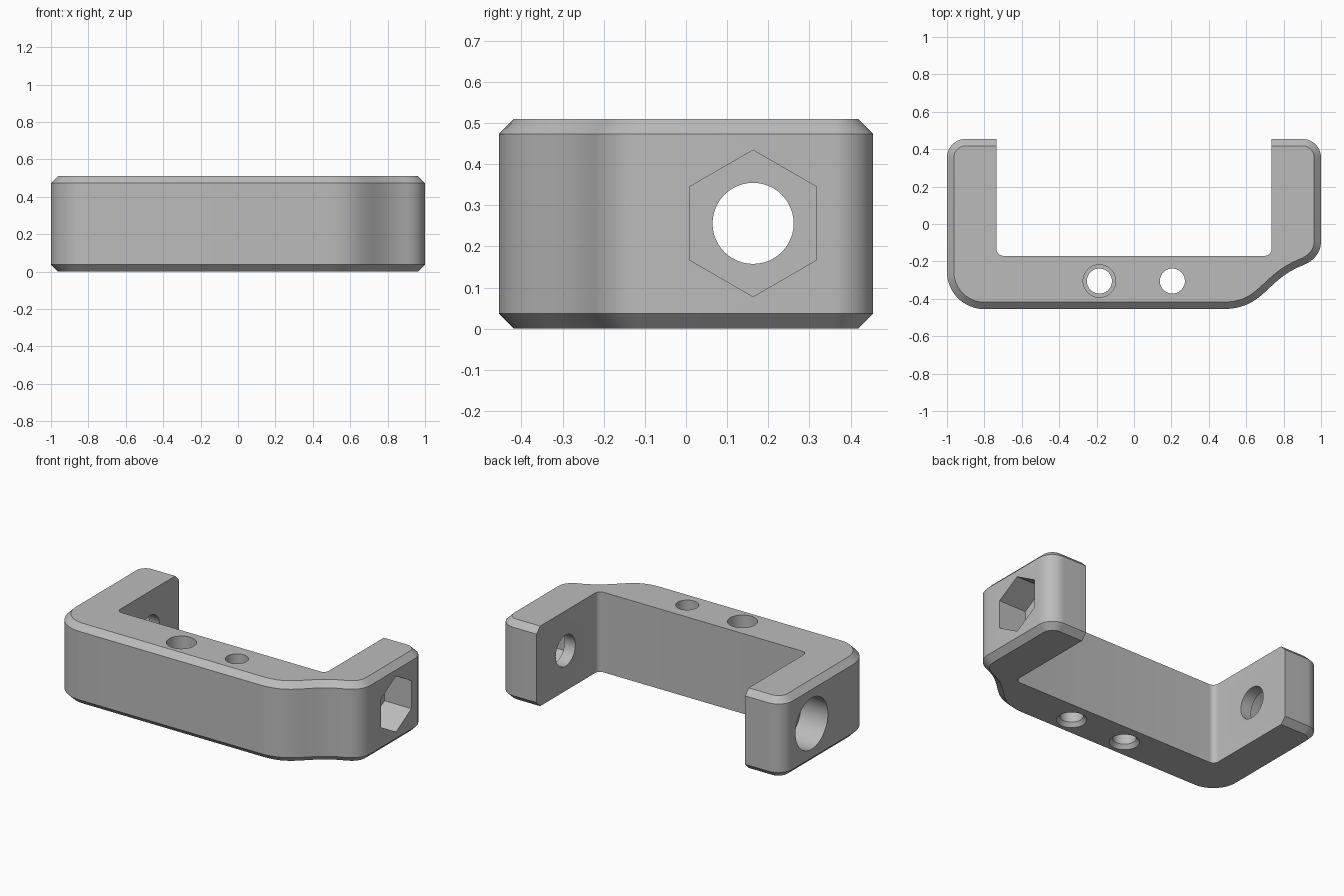
import bpy
import bmesh
import math
from mathutils import Matrix, Vector

cube = bpy.data.objects.get("Cube")
if cube:
    bpy.data.objects.remove(cube, do_unlink=True)

HEIGHT, CHAMFER = 0.51, 0.037
HALF_DEPTH, INNER_X, INNER_Y = 0.455, 0.735, -0.17

grey = bpy.data.materials.new("plain grey")
grey.use_nodes = True
grey.diffuse_color = (0.5, 0.5, 0.5, 1)
grey.node_tree.nodes["Principled BSDF"].inputs["Base Color"].default_value = (0.5, 0.5, 0.5, 1)


def arc(cx, cy, r, start, end, steps=12):
    angles = [math.radians(start + (end - start) * i / steps) for i in range(steps + 1)]
    return [Vector((cx + r * math.cos(a), cy + r * math.sin(a))) for a in angles]


def bezier(a, b, c, d, steps=18):
    a, b, c, d = map(Vector, (a, b, c, d))
    ts = [i / steps for i in range(steps + 1)]
    return [a * (1 - t) ** 3 + 3 * b * t * (1 - t) ** 2 + 3 * c * t * t * (1 - t) + d * t ** 3 for t in ts]


def new_object(name, bm):
    bmesh.ops.recalc_face_normals(bm, faces=bm.faces)
    mesh = bpy.data.meshes.new(name)
    bm.to_mesh(mesh)
    bm.free()
    mesh.materials.append(grey)
    obj = bpy.data.objects.new(name, mesh)
    bpy.context.collection.objects.link(obj)
    return obj


# Outer outline, counter-clockwise from the left end of the open side
outer = [Vector((-INNER_X, HALF_DEPTH))]
outer += arc(-0.9, 0.355, 0.1, 90, 180)
outer += arc(-0.8, -0.255, 0.2, 180, 270, 16)
outer += bezier((0.47, -0.455), (0.7, -0.455), (0.7, -0.3), (0.9, -0.222))
outer += bezier((0.9, -0.222), (0.965, -0.197), (1, -0.15), (1, -0.09), 10)[1:]
outer += arc(0.9, 0.355, 0.1, 0, 90)
outer += [Vector((INNER_X, HALF_DEPTH))]

# Inner U outline, running back to the start
fillet = 0.035
inner = arc(INNER_X - fillet, INNER_Y + fillet, fillet, 0, -90, 8)
inner += arc(-INNER_X + fillet, INNER_Y + fillet, fillet, 270, 180, 8)


def inset(path, amount):
    result = []
    for i, p in enumerate(path):
        a, b = path[max(i - 1, 0)], path[min(i + 1, len(path) - 1)]
        d1 = (p - a).normalized() if i else (b - p).normalized()
        d2 = (b - p).normalized() if i < len(path) - 1 else d1
        n1, n2 = Vector((-d1.y, d1.x)), Vector((-d2.y, d2.x))
        result.append(p + (n1 + n2) * amount / (1 + n1.dot(n2)))
    return result


# Bracket body with chamfered outside edges
bm = bmesh.new()
small = inset(outer, CHAMFER) + inner
full = outer + inner
levels = [(small, 0), (full, CHAMFER), (full, HEIGHT - CHAMFER), (small, HEIGHT)]
rings = [[bm.verts.new((p.x, p.y, z)) for p in pts] for pts, z in levels]
count = len(full)
for low, high in zip(rings, rings[1:]):
    for i in range(count):
        j = (i + 1) % count
        bm.faces.new((low[i], low[j], high[j], high[i]))
# Inner walls become single tall strips in the flat caps' plane
bm.faces.new(rings[0])
bm.faces.new(rings[-1])
body = new_object("bracket_body", bm)


def cut(centre, axis, r1, r2, start, end, sides=48):
    """Cut a prism or cone along an axis between two positions."""
    tool = bmesh.new()
    bmesh.ops.create_cone(tool, cap_ends=True, segments=sides, radius1=r1, radius2=r2, depth=end - start)
    if axis == "X":
        turn = Matrix.Rotation(math.pi / 2, 4, "Y")
        if sides == 6:
            turn = turn @ Matrix.Rotation(math.pi / 2, 4, "Z")
        place = Vector(((start + end) / 2, *centre))
    else:
        turn = Matrix.Identity(4)
        place = Vector((*centre, (start + end) / 2))
    bmesh.ops.transform(tool, matrix=Matrix.Translation(place) @ turn, verts=tool.verts)
    cutter = new_object("cutter", tool)
    cutter.hide_render = True
    mod = body.modifiers.new("cut", "BOOLEAN")
    mod.operation, mod.solver, mod.object = "DIFFERENCE", "EXACT", cutter
    bpy.ops.object.modifier_apply(modifier=mod.name)
    bpy.data.objects.remove(cutter, do_unlink=True)


bpy.context.view_layer.objects.active = body
body.select_set(True)

# Arm holes: hex pocket on one side, round counterbore on the other
axle, wall = (0.163, 0.256), INNER_X + 0.075
cut(axle, "X", 0.0985, 0.0985, -1.2, 1.2)
cut(axle, "X", 0.178, 0.178, wall, 1.2, 6)
cut(axle, "X", 0.163, 0.163, -1.2, -wall)

# Vertical holes with widened lower mouths, one counterbored from above
for x in (-0.185, 0.205):
    cut((x, -0.305), "Z", 0.067, 0.067, -0.1, HEIGHT + 0.1)
    cut((x, -0.305), "Z", 0.087, 0.067, -0.001, 0.025)
cut((-0.185, -0.305), "Z", 0.087, 0.087, 0.26, HEIGHT + 0.1)

bpy.ops.object.shade_smooth_by_angle(angle=math.radians(25))
